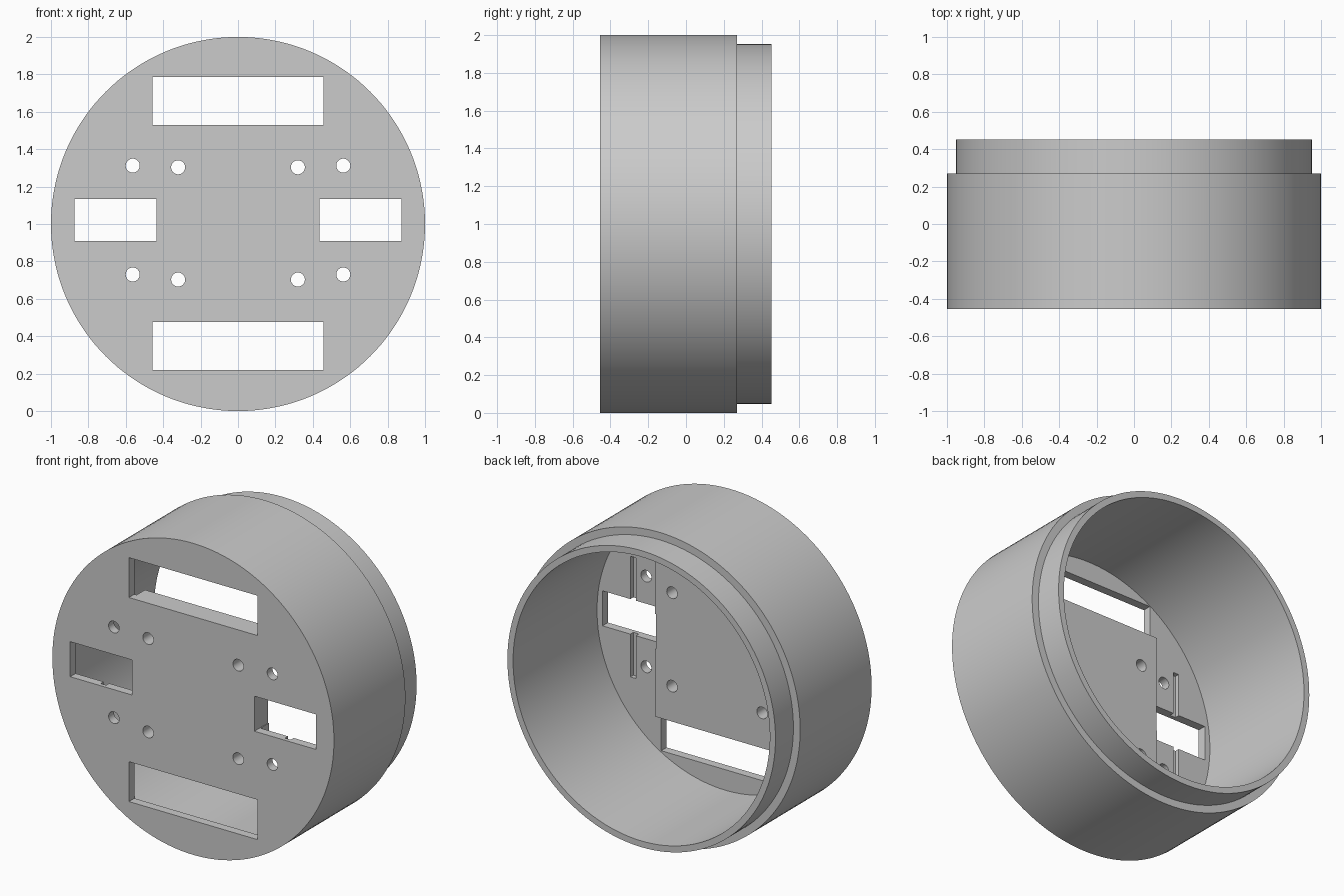
import bpy, bmesh, math
from mathutils import Matrix, Vector

if "Cube" in bpy.data.objects:
    bpy.data.objects.remove(bpy.data.objects["Cube"], do_unlink=True)

FRONT, STEP, BACK = -0.455, 0.27, 0.452
FLOOR = FRONT + 0.055      # inner face of the front plate
PAD = FRONT + 0.14         # inner face of the thick centre pad

grey = bpy.data.materials.new("plain grey")
grey.use_nodes = True
colour = (0.6, 0.6, 0.6, 1)
grey.diffuse_color = colour
grey.node_tree.nodes["Principled BSDF"].inputs["Base Color"].default_value = colour


def make_object(name, bm):
    bmesh.ops.recalc_face_normals(bm, faces=bm.faces)
    mesh = bpy.data.meshes.new(name)
    bm.to_mesh(mesh)
    bm.free()
    mesh.materials.append(grey)
    obj = bpy.data.objects.new(name, mesh)
    bpy.context.collection.objects.link(obj)
    return obj


def add_box(bm, x0, x1, y0, y1, z0, z1):
    centre = Vector(((x0 + x1) / 2, (y0 + y1) / 2, (z0 + z1) / 2))
    size = Matrix.Diagonal((x1 - x0, y1 - y0, z1 - z0, 1))
    bmesh.ops.create_cube(bm, size=1, matrix=Matrix.Translation(centre) @ size)


def add_drill(bm, x, z, radius):
    place = Matrix.Translation((x, FRONT, z)) @ Matrix.Rotation(math.pi / 2, 4, "X")
    bmesh.ops.create_cone(bm, cap_ends=True, segments=32, radius1=radius,
                          radius2=radius, depth=0.6, matrix=place)


def combine(target, tool, operation):
    mod = target.modifiers.new(operation, "BOOLEAN")
    mod.operation = operation
    mod.solver = "EXACT"
    mod.object = tool
    bpy.context.view_layer.objects.active = target
    bpy.ops.object.modifier_apply(modifier=mod.name)
    bpy.data.objects.remove(tool, do_unlink=True)


# Round cup with a stepped lip, lathed about the y axis
bm = bmesh.new()
profile = [(0, FRONT), (1, FRONT), (1, STEP), (0.952, STEP),
           (0.952, BACK), (0.912, BACK), (0.912, FLOOR), (0, FLOOR)]
verts = [bm.verts.new((r, y, 1)) for r, y in profile]
edges = [bm.edges.new(pair) for pair in zip(verts, verts[1:])]
bmesh.ops.spin(bm, geom=verts + edges, cent=(0, 0, 1), axis=(0, 1, 0),
               angle=math.tau, steps=144)
bmesh.ops.remove_doubles(bm, verts=bm.verts, dist=0.0001)
housing = make_object("round_housing", bm)

# Thick centre pad on the inside of the front plate
bm = bmesh.new()
add_box(bm, -0.44, 0.44, FLOOR - 0.03, PAD, 0.47, 1.535)
combine(housing, make_object("centre_pad", bm), "UNION")

# Slots, side windows and screw holes through the plate
bm = bmesh.new()
for z0, z1 in ((0.22, 0.476), (1.53, 1.786)):
    add_box(bm, -0.456, 0.456, FRONT - 0.1, PAD + 0.1, z0, z1)
for side in (-1, 1):
    x0, x1 = sorted((side * 0.435, side * 0.873))
    add_box(bm, x0, x1, FRONT - 0.1, PAD + 0.1, 0.91, 1.135)
    for x, z in ((0.563, 1.312), (0.32, 1.303), (0.563, 0.73), (0.32, 0.703)):
        add_drill(bm, side * x, z, 0.0375)
combine(housing, make_object("opening_cutter", bm), "DIFFERENCE")

# Shallow vertical grooves above and below each window
bm = bmesh.new()
for side in (-1, 1):
    x = side * 0.655
    add_box(bm, x - 0.02, x + 0.02, FLOOR - 0.03, FLOOR + 0.05, 0.635, 1.41)
combine(housing, make_object("groove_cutter", bm), "DIFFERENCE")

# Smooth walls with crisp rims
bpy.ops.object.select_all(action="DESELECT")
housing.select_set(True)
bpy.context.view_layer.objects.active = housing
bpy.ops.object.shade_smooth_by_angle(angle=math.radians(30))
